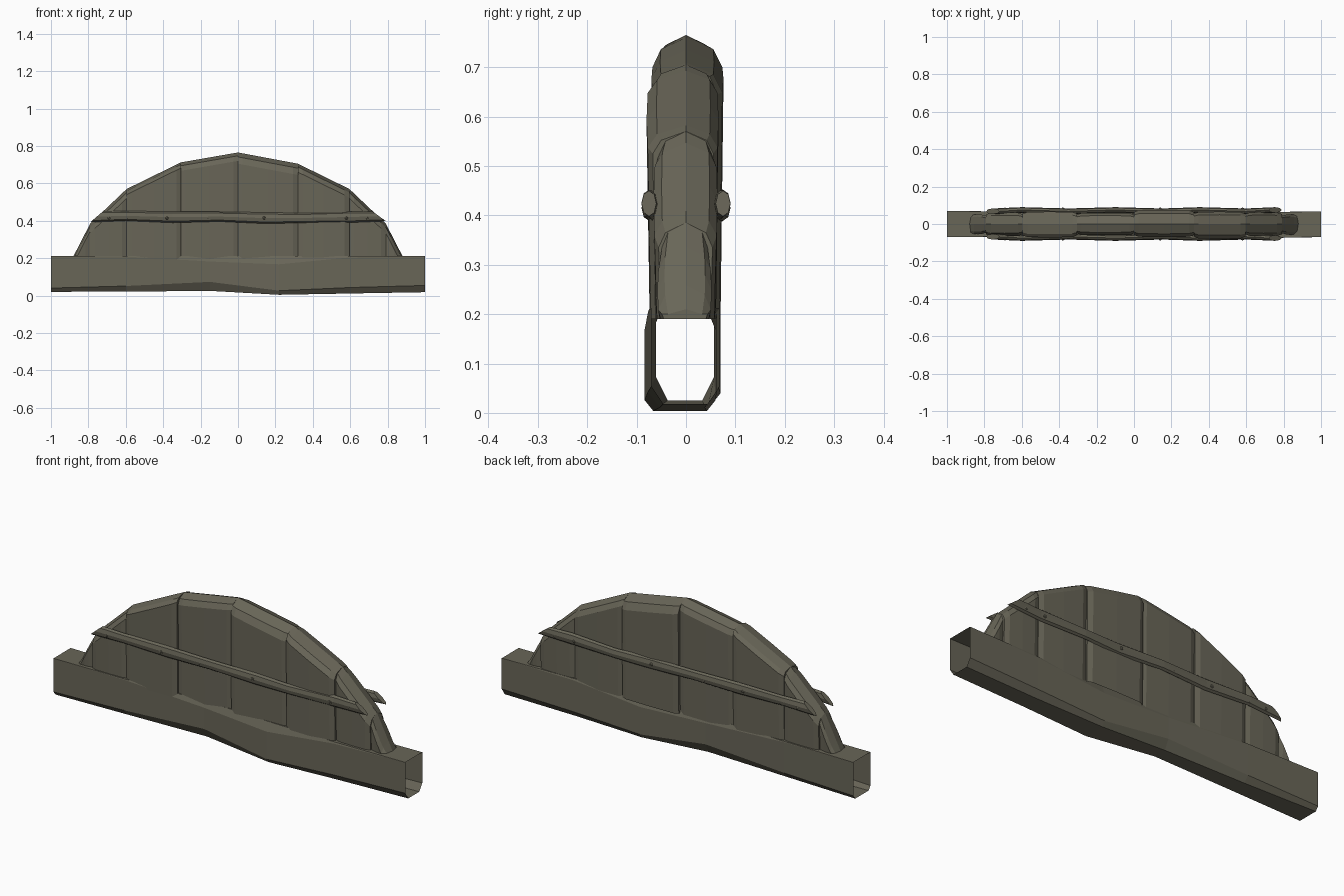
import bpy, bmesh, math
from mathutils import Matrix

if "Cube" in bpy.data.objects:
    bpy.data.objects.remove(bpy.data.objects["Cube"])

wood = bpy.data.materials.new("weathered_wood")
wood.diffuse_color = (0.14, 0.132, 0.097, 1)
wood.use_nodes = True
wood.node_tree.nodes["Principled BSDF"].inputs["Base Color"].default_value = wood.diffuse_color


def finish(bm, name):
    bmesh.ops.recalc_face_normals(bm, faces=bm.faces)
    me = bpy.data.meshes.new(name)
    bm.to_mesh(me)
    bm.free()
    me.materials.append(wood)
    ob = bpy.data.objects.new(name, me)
    bpy.context.collection.objects.link(ob)
    return ob


def loft(name, rings, closed=True, caps=True):
    """Skin a row of equal-length point rings."""
    bm = bmesh.new()
    vs = [[bm.verts.new(p) for p in r] for r in rings]
    n = len(rings[0])
    for a, b in zip(vs, vs[1:]):
        for i in range(n if closed else n - 1):
            j = (i + 1) % n
            bm.faces.new((a[i], a[j], b[j], b[i]))
    if caps:
        bm.faces.new(vs[0])
        bm.faces.new(vs[-1])
    return finish(bm, name)


# Base beam: hollow, open-ended, uneven hewn log
# station: x, front y, back y, bottom z, bottom chamfer, top chamfer
stations = [(-1, -.07, .07, .02, .02, .0005), (-.6, -.068, .066, .021, .03, .004),
            (-.15, -.061, .057, .025, .048, .03), (.22, -.084, .06, .004, .022, .045),
            (.6, -.077, .062, .011, .032, .008), (1, -.07, .068, .018, .036, .0005)]
rings = []
for x, f, b, z, c, t in stations:
    k = min(c, .03) * .8
    rings.append([(x, f + k, z), (x, f, z + c), (x, f, .212 - t), (x, f + t * .4, .212),
                  (x, b - t * .4, .212), (x, b, .212 - t), (x, b, z + c), (x, b - k, z)])
loft("base_beam", rings, caps=False)

# Upright planks whose rounded tops form the arch
arch = [(-.88, .21), (-.79, .385), (-.595, .57), (-.305, .712), (0, .765),
        (.32, .705), (.595, .57), (.79, .385), (.88, .21)]
depth = [(-.055, .052, .04), (-.066, .062, .05), (-.072, .066, .03), (-.06, .06, .045),
         (-.07, .076, .06), (-.08, .066, .045), (-.066, .064, .05), (-.058, .052, .05)]


def plank_ring(x, z, f, b, d):
    def lim(v):
        return max(v, .2)
    return [(x, f * .92, .19), (x, f, lim(z - d)), (x, f * .75, lim(z - d * .4)), (x, 0, max(z, .205)),
            (x, b * .75, lim(z - d * .4)), (x, b, lim(z - d)), (x, b * .92, .19)]


for i, (f, b, d) in enumerate(depth):
    (x0, z0), (x1, z1) = arch[i], arch[i + 1]
    e = .025 / (x1 - x0)
    rings = []
    for t, s in ((0, .84), (e, .97), (.5, 1), (1 - e, .97), (1, .84)):
        rings.append(plank_ring(x0 + (x1 - x0) * t, z0 + (z1 - z0) * t, f * s, b * s, d))
    loft("plank_%d" % (i + 1), rings, closed=False)

# Cross straps on front and back, with slanted ends
path = [(-.755, .422), (-.6, .426), (-.35, .419), (-.1, .422), (.15, .414), (.35, .415), (.6, .42), (.755, .424)]
for side, name in ((-1, "front_strap"), (1, "back_strap")):
    rings = []
    for i, (x, z) in enumerate(path):
        y = side * (.07 + (.005 if i % 2 else -.002))
        end = -1 if i == 0 else 1 if i == len(path) - 1 else 0
        ring = []
        for k in range(8):
            a = 2 * math.pi * k / 8
            ring.append((x - end * .035 * math.sin(a), y + .015 * math.cos(a),
                         z + (.03 - .004 * (i % 2)) * math.sin(a)))
        rings.append(ring)
    ob = loft(name, rings)

    # Nail heads along the strap
    bm = bmesh.new()
    for x in (-.69, -.59, -.38, -.16, .14, .34, .58, .69):
        bmesh.ops.create_icosphere(bm, subdivisions=1, radius=.011,
                                   matrix=Matrix.Translation((x, side * .078, .415)))
    finish(bm, name.replace("strap", "nails"))
